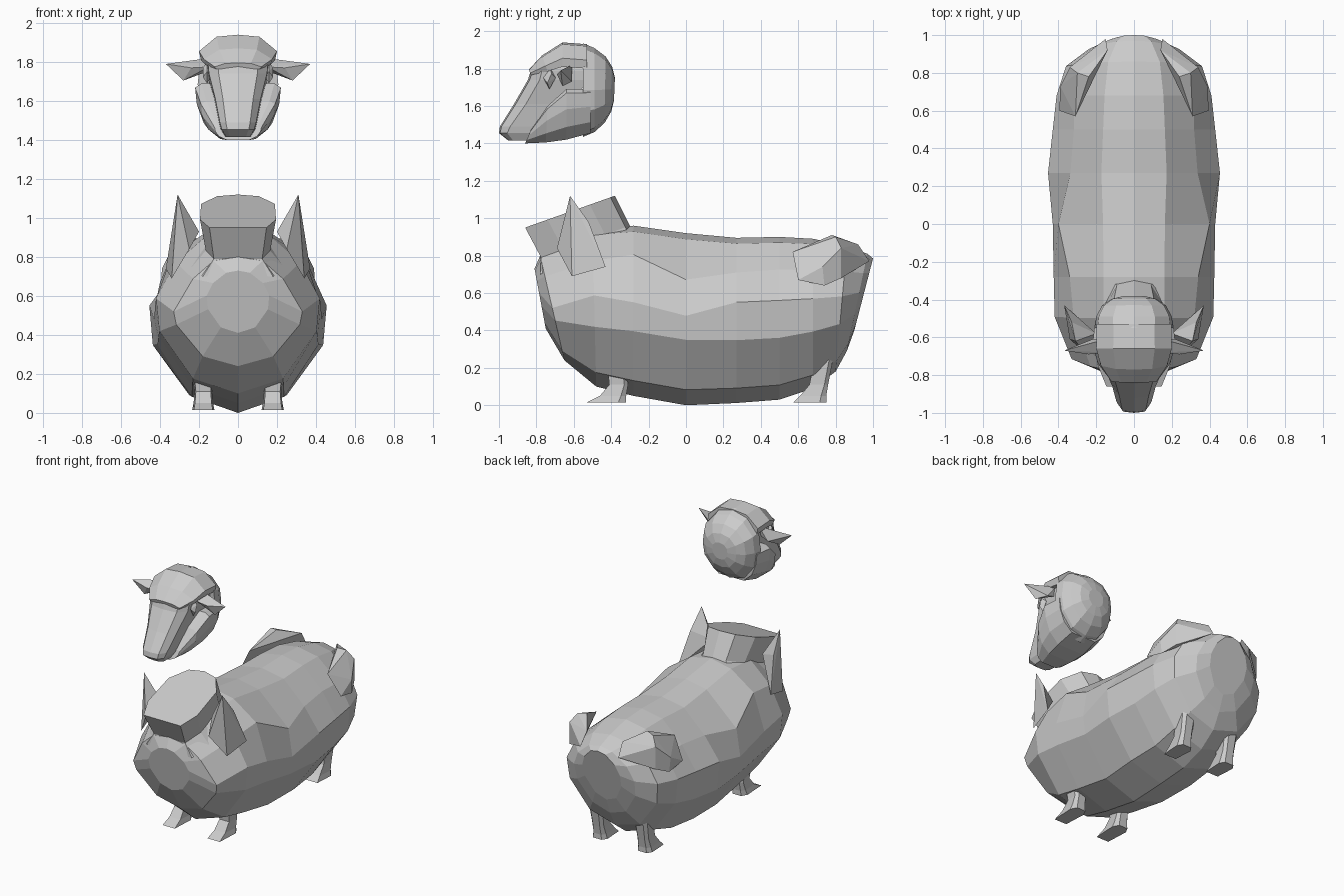
import bpy
import bmesh
from mathutils import Vector

cube = bpy.data.objects.get("Cube")
if cube:
    bpy.data.objects.remove(cube)

grey = bpy.data.materials.new("plain_grey")
grey.use_nodes = True
GREY = (0.6, 0.6, 0.6, 1)
grey.diffuse_color = GREY
grey.node_tree.nodes["Principled BSDF"].inputs["Base Color"].default_value = GREY


def finish(name, bm):
    """Turn a bmesh into a flat shaded grey object."""
    bmesh.ops.recalc_face_normals(bm, faces=bm.faces[:])
    mesh = bpy.data.meshes.new(name)
    bm.to_mesh(mesh)
    bm.free()
    mesh.materials.append(grey)
    obj = bpy.data.objects.new(name, mesh)
    bpy.context.collection.objects.link(obj)
    return obj


def loft(name, rings):
    """Skin a list of closed rings and cap both ends."""
    bm = bmesh.new()
    loops = [[bm.verts.new(p) for p in ring] for ring in rings]
    count = len(loops[0])
    for a, b in zip(loops, loops[1:]):
        for i in range(count):
            j = (i + 1) % count
            bm.faces.new((a[i], a[j], b[j], b[i]))
    bm.faces.new(loops[0])
    bm.faces.new(loops[-1])
    return finish(name, bm)


def hull(name, points):
    """Left and right convex solids from a few corner points."""
    for side, label in ((1, "left"), (-1, "right")):
        bm = bmesh.new()
        for x, y, z in points:
            bm.verts.new((side * x, y, z))
        bmesh.ops.convex_hull(bm, input=bm.verts[:])
        finish(f"{label}_{name}", bm)


def mirrored(half):
    """Close a half outline that starts and ends on the centre line."""
    return half + [(-x, h) for x, h in reversed(half[1:-1])]


def section(profile, yt, yb, w, zb, zt):
    """One ring across y: top y, bottom y, half width, bottom z, top z."""
    return [(x * w, yb + (yt - yb) * h, zb + (zt - zb) * h) for x, h in profile]


def sections(profile, stations):
    return [section(profile, *station) for station in stations]


def barrel(shoulder_x, shoulder_h, flank_h):
    """Body outline whose shoulder and flank ridges wander along the length."""
    return mirrored([(0, 1), (.38, .965), (shoulder_x, shoulder_h), (1, flank_h),
                     (.96, .38), (.55, .09), (0, 0)])


# Fleece body
loft("body", [section(barrel(*ridges), *station) for ridges, station in [
    ((.8, .8, .6), (-.81, -.75, .16, .41, .73)),
    ((.7, .8, .5), (-.78, -.65, .33, .24, .80)),
    ((.76, .8, .58), (-.50, -.48, .42, .10, .94)),
    ((.8, .83, .55), (-.28, -.28, .425, .05, .96)),
    ((.93, .73, .52), (0, 0, .43, 0, .92)),
    ((.74, .79, .61), (.27, .27, .455, .012, .895)),
    ((.74, .8, .61), (.5, .5, .43, .03, .90)),
    ((.78, .79, .6), (.68, .68, .41, .09, .89)),
    ((.8, .8, .6), (.86, .80, .36, .18, .85)),
    ((.8, .8, .6), (.97, .86, .24, .29, .81)),
    ((.8, .8, .6), (1, .90, .15, .40, .785)),
]])

# Neck collar with a slanted top
collar = mirrored([(0, 0), (.75, 0), (1, .25), (.97, .72), (.55, .95), (0, 1)])
neck_levels = [(.24, -.78, .70, -.27, .88),
               (.165, -.775, .79, -.30, .96),
               (.195, -.86, .95, -.38, 1.12)]
loft("neck", [[(x * w, y0 + (y1 - y0) * h, z0 + (z1 - z0) * h) for x, h in collar]
              for w, y0, z0, y1, z1 in neck_levels])

# Pointed shoulder tufts and blunt hip tufts
hull("shoulder_tuft", [(.31, -.62, 1.12), (.20, -.58, .93), (.25, -.69, .84),
                       (.34, -.61, .69), (.37, -.43, .74), (.33, -.52, .98)])
hull("hip_tuft", [(.31, .57, .82), (.395, .60, .67), (.24, .78, .91), (.30, .80, .90),
                  (.39, .73, .74), (.34, .83, .84), (.14, .92, .86), (.15, .98, .77),
                  (.34, .83, .68), (.385, .74, .64)])


def leg(name, heel, top, lean, toe):
    """Shin flaring into a long hoof, on both sides."""
    levels = [(top, lean, .10, .055), (.11, .01, .10, .045),
              (.05, 0, .14, .05), (.015, 0, toe, .057)]
    outline = [(-1, .2), (-.6, 0), (.6, 0), (1, .2), (.85, 1), (-.85, 1)]
    for side, label in ((1, "left"), (-1, "right")):
        loft(f"{label}_{name}", [[(side * (.178 + dx * half), heel + shift - length * t, z)
                                  for dx, t in outline]
                                 for z, shift, length, half in levels])


leg("front_leg", -.32, .20, 0, .21)
leg("hind_leg", .75, .32, .05, .175)

# Woolly back of the head
round_profile = mirrored([(0, 1), (.55, .94), (.93, .75), (1, .5), (.92, .27), (.52, .05), (0, 0)])
loft("head_wool", sections(round_profile, [
    (-.38, -.385, .06, 1.63, 1.75),
    (-.395, -.40, .12, 1.57, 1.81),
    (-.43, -.435, .17, 1.51, 1.865),
    (-.49, -.49, .20, 1.46, 1.91),
    (-.55, -.55, .207, 1.435, 1.935),
]))

# Wool cap with a brow edge rising towards the back
cap = mirrored([(0, 1), (.55, .92), (1, .35), (.95, 0), (0, 0)])
loft("wool_cap", sections(cap, [
    (-.53, -.53, .198, 1.80, 1.93),
    (-.66, -.66, .20, 1.81, 1.94),
    (-.77, -.74, .175, 1.785, 1.87),
    (-.84, -.83, .12, 1.765, 1.795),
]))

# Wool around cheeks and jaw
jaw = mirrored([(0, 1), (.85, 1), (1, .92), (.96, .6), (.8, .25), (.48, 0), (0, 0)])
loft("cheek_wool", sections(jaw, [
    (-.51, -.51, .205, 1.455, 1.69),
    (-.64, -.64, .22, 1.42, 1.69),
    (-.74, -.75, .19, 1.405, 1.60),
    (-.83, -.86, .12, 1.40, 1.47),
]))

# Tapering face and muzzle, stacked downwards
face_outline = mirrored([(0, 0), (.62, .03), (.93, .2), (1, 1), (0, 1)])
face_levels = [(1.87, .15, -.72, -.53), (1.79, .165, -.83, -.53),
               (1.74, .16, -.845, -.53), (1.61, .125, -.92, -.60),
               (1.49, .10, -.995, -.72), (1.455, .09, -1, -.78),
               (1.415, .065, -.95, -.82)]
loft("face", [[(x * w, y0 + (y1 - y0) * h, z) for x, h in face_outline]
              for z, w, y0, y1 in face_levels])

# Eyes and ears
eye = Vector((.158, -.73, 1.745))
hull("eye", [eye + Vector(d) * .055 for d in
             ((.4, .2, .5), (.4, -.2, -.4), (-.6, 0, 0), (0, -.6, .1), (0, .6, .1),
              (0, .1, 1), (0, 0, -1))])
hull("ear", [(.15, -.68, 1.775), (.15, -.61, 1.82), (.16, -.62, 1.75), (.37, -.67, 1.79),
             (.28, -.66, 1.705), (.22, -.61, 1.73), (.24, -.69, 1.77)])
